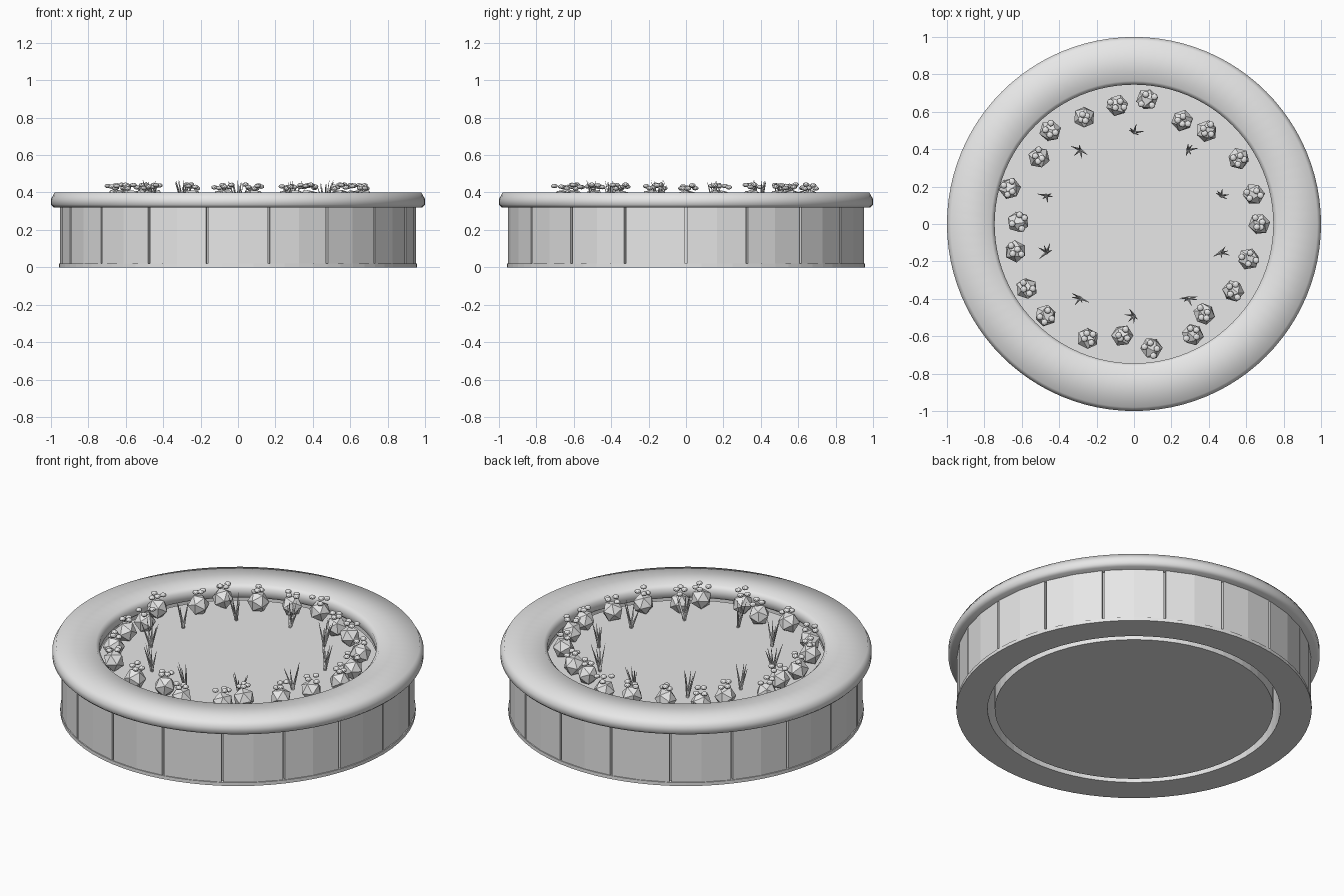
import bpy
import bmesh
import random
from math import cos, sin, radians, tau
from mathutils import Matrix, Vector

random.seed(4)
if "Cube" in bpy.data.objects:
    bpy.data.objects.remove(bpy.data.objects["Cube"])

# One plain grey for everything
GREY = (0.8, 0.8, 0.8, 1)
grey = bpy.data.materials.new("plain grey")
grey.use_nodes = True
grey.diffuse_color = GREY
grey.node_tree.nodes["Principled BSDF"].inputs["Base Color"].default_value = GREY

SOIL = 0.31


def finish(name, bm, smooth=False):
    bmesh.ops.recalc_face_normals(bm, faces=bm.faces)
    for f in bm.faces:
        f.smooth = smooth
    mesh = bpy.data.meshes.new(name)
    bm.to_mesh(mesh)
    bm.free()
    mesh.materials.append(grey)
    obj = bpy.data.objects.new(name, mesh)
    bpy.context.collection.objects.link(obj)
    return obj


def lathe(bm, profile, segs, start=0.0, sweep=tau):
    """Turn a closed (radius, z) outline about z, capping the ends of a part turn."""
    full = sweep == tau
    rings = []
    for i in range(segs if full else segs + 1):
        a = start + sweep * i / segs
        rings.append([bm.verts.new((r * cos(a), r * sin(a), z)) for r, z in profile])
    for i in range(segs):
        p, q = rings[i], rings[(i + 1) % len(rings)]
        for j in range(len(profile)):
            k = (j + 1) % len(profile)
            bm.faces.new((p[j], q[j], q[k], p[k]))
    if not full:
        bm.faces.new(rings[0])
        bm.faces.new(rings[-1])


def box_profile(r0, r1, z0, z1):
    return [(r0, z0), (r1, z0), (r1, z1), (r0, z1)]


# Foot ring and inner wall
for name, outline in (("foot_ring", box_profile(0.788, 0.957, 0, 0.02)),
                      ("inner_wall", box_profile(0.788, 0.93, 0.02, 0.33))):
    bm = bmesh.new()
    lathe(bm, outline, 72)
    finish(name, bm)

# Curved wall panels with narrow gaps
bm = bmesh.new()
for k in range(18):
    lathe(bm, box_profile(0.92, 0.953, 0.02, 0.325), 2, radians(20 * k + 0.35), radians(19.3))
finish("wall_panels", bm)

# Rounded rim
bm = bmesh.new()
lathe(bm, [(0.76, 0.32), (0.985, 0.32), (1.0, 0.335), (1.0, 0.365), (0.98, 0.4),
           (0.765, 0.4), (0.745, 0.38), (0.745, 0.335)], 96)
finish("rim", bm, smooth=True)

# Soil
bm = bmesh.new()
bmesh.ops.create_cone(bm, cap_ends=True, segments=64, radius1=0.75, radius2=0.75, depth=SOIL,
                      matrix=Matrix.Translation((0, 0, SOIL / 2)))
finish("soil", bm)

# Bushes around the edge: (angle, distance), each with a few small flowers
SPOTS = [(0, .67), (14, .66), (32, .66), (52, .63), (65, .61), (84, .67), (98, .64), (115, .63),
         (132, .67), (145, .62), (164, .69), (179, .62), (193, .65), (211, .67), (226, .68),
         (248, .66), (264, .6), (278, .67), (298, .67), (308, .61), (326, .64), (343, .64)]
bushes, flowers = bmesh.new(), bmesh.new()
for angle, dist in SPOTS:
    a = radians(angle)
    centre = Vector((dist * cos(a), dist * sin(a), SOIL + 0.05))
    spin = Matrix.Rotation(random.uniform(0, tau), 4, "Z") @ Matrix.Rotation(0.5, 4, "X")
    bmesh.ops.create_icosphere(bushes, subdivisions=1, radius=0.06,
                               matrix=Matrix.Translation(centre) @ spin)
    turn = random.uniform(0, tau)
    for i in range(4):
        b = turn + tau * i / 4 + random.uniform(-0.4, 0.4)
        d = random.uniform(0.015, 0.042)
        offset = Vector((d * cos(b), d * sin(b), random.uniform(0.06, 0.083)))
        squash = Matrix.Diagonal((1, 1, 0.65, 1))
        bmesh.ops.create_icosphere(flowers, subdivisions=2, radius=0.018,
                                   matrix=Matrix.Translation(centre + offset) @ squash)
finish("bushes", bushes)
finish("flowers", flowers)

# Grass tufts: thin blades fanning out
bm = bmesh.new()
for k in range(10):
    a = radians(18 + 36 * k)
    root = Vector((0.49 * cos(a), 0.49 * sin(a), SOIL))
    turn = random.uniform(0, tau)
    for i in range(5):
        b = turn + 0.9 * i + random.uniform(-0.3, 0.3)
        lean = Vector((cos(b), sin(b), 0)) * random.uniform(0.025, 0.055)
        blade = lean + Vector((0, 0, random.uniform(0.12, 0.155)))
        rot = blade.to_track_quat("Z", "Y").to_matrix().to_4x4()
        bmesh.ops.create_cone(bm, cap_ends=True, segments=4, radius1=0.008, radius2=0.001,
                              depth=blade.length,
                              matrix=Matrix.Translation(root + blade / 2) @ rot)
finish("grass_tufts", bm)
